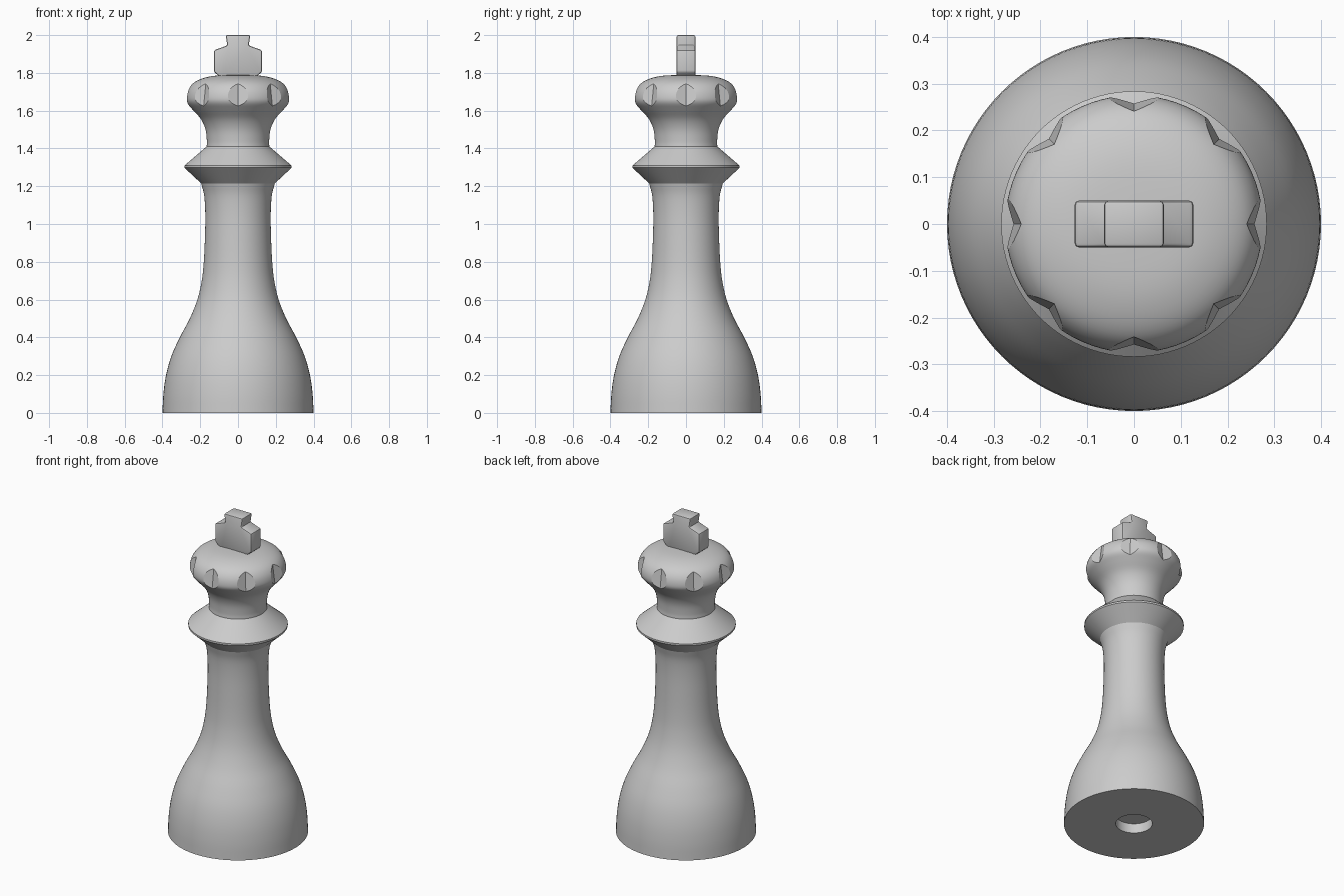
import bpy, bmesh, math
from mathutils import Vector

old = bpy.data.objects.get("Cube")
if old:
    bpy.data.objects.remove(old, do_unlink=True)

GREY = (0.6, 0.6, 0.6, 1)
mat = bpy.data.materials.new("plain grey")
mat.use_nodes = True
mat.diffuse_color = GREY
mat.node_tree.nodes["Principled BSDF"].inputs["Base Color"].default_value = GREY


def add_object(name, bm):
    bmesh.ops.recalc_face_normals(bm, faces=bm.faces[:])
    mesh = bpy.data.meshes.new(name)
    bm.to_mesh(mesh)
    bm.free()
    mesh.materials.append(mat)
    obj = bpy.data.objects.new(name, mesh)
    bpy.context.collection.objects.link(obj)
    return obj


def activate(obj):
    bpy.ops.object.select_all(action='DESELECT')
    obj.select_set(True)
    bpy.context.view_layer.objects.active = obj


def smooth_curve(points, steps=4):
    """Catmull-Rom curve through (radius, height) points."""
    p = [Vector(q) for q in points]
    p = [2 * p[0] - p[1]] + p + [2 * p[-1] - p[-2]]
    out = []
    for a, b, c, d in zip(p, p[1:], p[2:], p[3:]):
        for i in range(steps):
            t = i / steps
            out.append(0.5 * (2 * b + (c - a) * t + (2 * a - 5 * b + 4 * c - d) * t ** 2
                              + (3 * b - a - 3 * c + d) * t ** 3))
    return out + [p[-2]]


def prism(bm, ring_a, ring_b):
    """Closed solid between two matching outlines."""
    a = [bm.verts.new(v) for v in ring_a]
    b = [bm.verts.new(v) for v in ring_b]
    bm.faces.new(a)
    bm.faces.new(b[::-1])
    for i in range(len(a)):
        j = (i + 1) % len(a)
        bm.faces.new((a[i], b[i], b[j], a[j]))


# Turned body: recessed base, bell and shaft, collar, crown
recess = [(0, .06), (.105, .06), (.105, 0)]
shaft = [(.4, 0), (.395, .1), (.381, .2), (.353, .3), (.308, .4), (.255, .5), (.215, .6),
         (.192, .7), (.181, .8), (.175, .93), (.173, 1.05), (.179, 1.15), (.195, 1.215)]
collar = [(.284, 1.298), (.284, 1.309)]
crown = [(.166, 1.41), (.165, 1.44), (.172, 1.5), (.196, 1.555), (.24, 1.605), (.269, 1.64),
         (.275, 1.67), (.265, 1.71), (.238, 1.745), (.19, 1.77), (.12, 1.785), (0, 1.79)]
profile = recess + smooth_curve(shaft) + collar + smooth_curve(crown)

bm = bmesh.new()
verts = [bm.verts.new((r, 0, z)) for r, z in profile]
edges = [bm.edges.new(pair) for pair in zip(verts, verts[1:])]
bmesh.ops.spin(bm, geom=verts + edges, cent=(0, 0, 0), axis=(0, 0, 1),
               angle=math.tau, steps=96, use_merge=True)
bmesh.ops.remove_doubles(bm, verts=bm.verts[:], dist=1e-5)
body = add_object("body", bm)

# Eight leaning V-shaped notches around the crown
bm = bmesh.new()
for i in range(8):
    ang = i * math.tau / 8
    out = Vector((math.cos(ang), math.sin(ang), 0))
    side = Vector((-out.y, out.x, 0))

    def wedge(r, z):
        up = Vector((0, 0, z))
        return [out * r + up, out * (r + .036) + side * .1 + up,
                out * (r + .036) - side * .1 + up]
    prism(bm, wedge(.268, 1.55), wedge(.233, 1.8))
cutter = add_object("notch_cutter", bm)
cutter.hide_render = True

cut = body.modifiers.new("notches", 'BOOLEAN')
cut.operation = 'DIFFERENCE'
cut.solver = 'EXACT'
cut.object = cutter
activate(body)
bpy.ops.object.modifier_apply(modifier=cut.name)
bpy.data.objects.remove(cutter, do_unlink=True)
bpy.ops.object.shade_smooth_by_angle(angle=math.radians(25))

# Finial cross with softened edges
half = [(.085, 1.77), (.127, 1.805), (.127, 1.92), (.057, 1.945), (.065, 2)]
outline = half + [(-x, z) for x, z in reversed(half)]
bm = bmesh.new()
prism(bm, [(x, -.05, z) for x, z in outline], [(x, .05, z) for x, z in outline])
finial = add_object("finial_cross", bm)
soft = finial.modifiers.new("soft edges", 'BEVEL')
soft.width = .009
soft.segments = 2
activate(finial)
bpy.ops.object.modifier_apply(modifier=soft.name)
bpy.ops.object.shade_smooth_by_angle(angle=math.radians(30))
